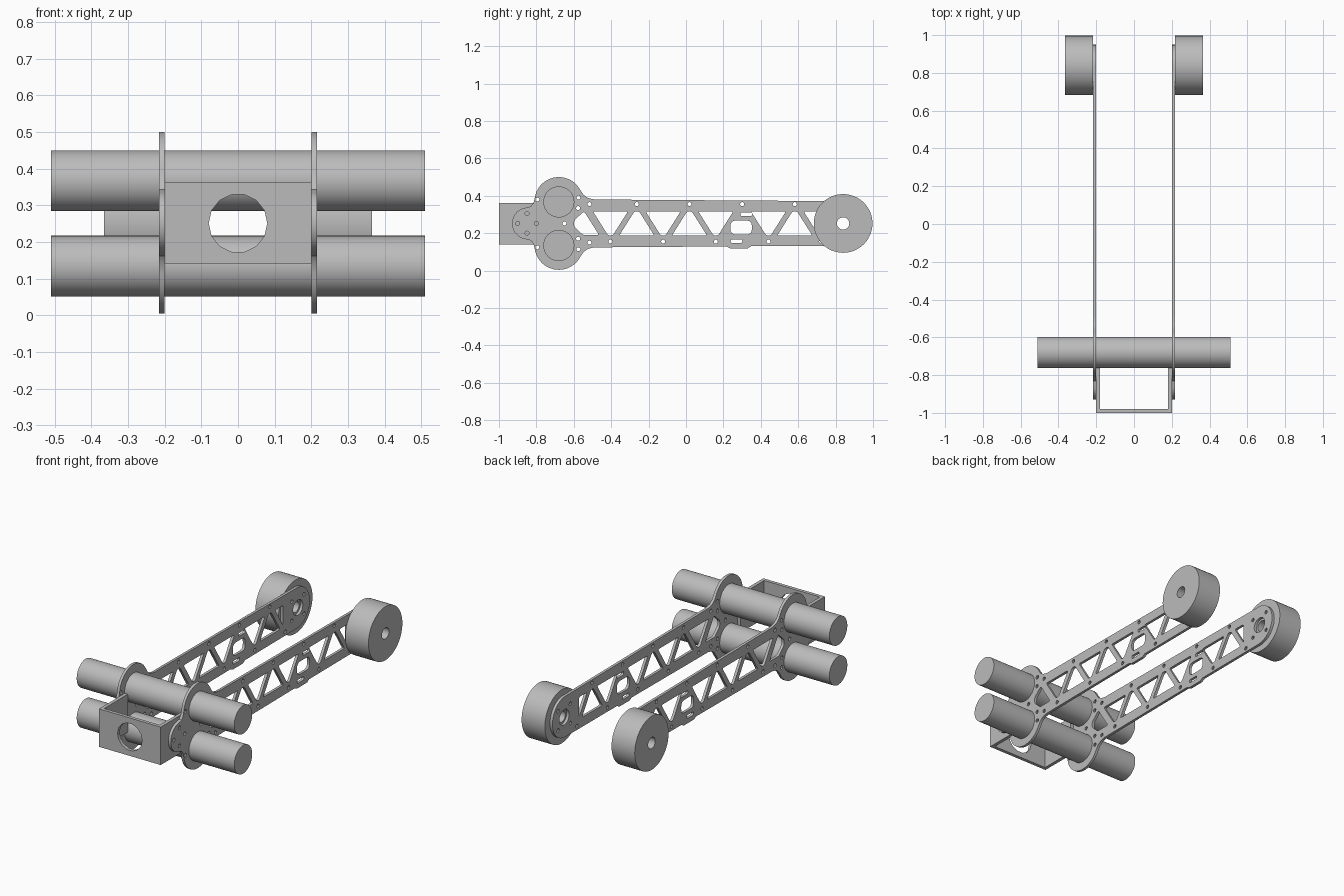
import bpy
import bmesh
from math import cos, sin, pi, radians
from mathutils import Matrix, Vector

cube = bpy.data.objects.get("Cube")
if cube:
    bpy.data.objects.remove(cube)

metal = bpy.data.materials.new("plain grey")
metal.use_nodes = True
grey = (0.5, 0.5, 0.5, 1)
metal.diffuse_color = grey
metal.node_tree.nodes["Principled BSDF"].inputs["Base Color"].default_value = grey

# Profile (u, v) and depth w mapped to the world axes
ALONG_X = Matrix(((0, 0, 1), (1, 0, 0), (0, 1, 0)))   # u = y, v = z, w = x
ALONG_Y = Matrix(((1, 0, 0), (0, 0, -1), (0, 1, 0)))  # u = x, v = z, w = -y


def arc(u, v, r, start=0, end=360, n=16):
    """Points on an arc; a full turn leaves out the repeated last point."""
    steps = n if abs(end - start) == 360 else n - 1
    angles = [radians(start + (end - start) * i / steps) for i in range(n)]
    return [(u + r * cos(a), v + r * sin(a)) for a in angles]


def rounded(points, r, n=4):
    """Replace each corner by a short curve."""
    pts = [Vector(p) for p in points]
    out = []
    for i, p in enumerate(pts):
        a = p + (pts[i - 1] - p).normalized() * r
        b = p + (pts[(i + 1) % len(pts)] - p).normalized() * r
        for k in range(n + 1):
            t = k / n
            out.append(tuple(a * (1 - t) ** 2 + p * 2 * t * (1 - t) + b * t ** 2))
    return out


def rect(u, v, w, h):
    return [(u - w / 2, v - h / 2), (u + w / 2, v - h / 2),
            (u + w / 2, v + h / 2), (u - w / 2, v + h / 2)]


def prism(name, loops, w0, w1, axes=ALONG_X):
    """Extrude an outline with holes from depth w0 to w1."""
    curve = bpy.data.curves.new(name, 'CURVE')
    curve.dimensions = '2D'
    curve.fill_mode = 'BOTH'
    curve.extrude = abs(w1 - w0) / 2
    for loop in loops:
        spline = curve.splines.new('POLY')
        spline.points.add(len(loop) - 1)
        for point, (u, v) in zip(spline.points, loop):
            point.co = (u, v, 0, 1)
        spline.use_cyclic_u = True
    temp = bpy.data.objects.new(name + " profile", curve)
    bpy.context.collection.objects.link(temp)
    bpy.context.view_layer.update()
    graph = bpy.context.evaluated_depsgraph_get()
    mesh = bpy.data.meshes.new_from_object(temp.evaluated_get(graph))
    bpy.data.objects.remove(temp)
    bm = bmesh.new()
    bm.from_mesh(mesh)
    bmesh.ops.remove_doubles(bm, verts=bm.verts, dist=1e-5)
    for vert in bm.verts:
        vert.co = axes @ (vert.co + Vector((0, 0, (w0 + w1) / 2)))
    bmesh.ops.recalc_face_normals(bm, faces=bm.faces)
    bm.to_mesh(mesh)
    bm.free()
    mesh.materials.clear()
    mesh.materials.append(metal)
    obj = bpy.data.objects.new(name, mesh)
    bpy.context.collection.objects.link(obj)
    bpy.ops.object.select_all(action='DESELECT')
    obj.select_set(True)
    bpy.context.view_layer.objects.active = obj
    bpy.ops.object.shade_smooth_by_angle(angle=radians(30))
    return obj


MID = 0.252          # height of the arm's centre line
TUBE_Y = -0.68
WHEEL_Y = 0.84
STEP = 0.1408        # spacing of the truss triangles

# Arm outline: upper half from nose to rounded end, then mirrored below
upper = arc(-0.845, MID, 0.085, 180, 100, 8)
upper += [(-0.83, 0.343), (-0.816, 0.36)]
upper += arc(TUBE_Y, 0.37, 0.13, 172, 28, 20)
upper += [(-0.548, 0.405), (-0.525, 0.388), (-0.49, 0.38)]
upper += arc(0.83, MID, 0.119, 90, 0, 12)
lower = [(y, 2 * MID - z) for y, z in upper[-2:0:-1]]
tab = [(0.35, 0.131), (0.33, 0.119), (0.235, 0.119), (0.215, 0.129)]
i = next(k for k, p in enumerate(lower) if p[0] < 0)
outline = upper + lower[:i] + tab + lower[i:]

holes = []
# Truss windows, alternately pointing down and up
for k in range(9):
    y = -0.404 + k * STEP
    if k == 5:
        continue
    s = -1 if k % 2 == 0 else 1
    half = 0.094
    tri = [(y - half, MID - s * 0.065), (y + half, MID - s * 0.065),
           (y + 0.012, MID + s * 0.065), (y - 0.012, MID + s * 0.065)]
    if k == 8:
        tri = [(y - half, 0.317), (y - 0.02, 0.317), (y - 0.02, 0.2)]
    holes.append(rounded(tri, 0.012))
holes.append(rounded([(-0.545, 0.317), (-0.465, 0.19), (-0.55, 0.19),
                      (-0.598, 0.235), (-0.598, 0.268)], 0.012))
# Slots in place of one window
holes.append(rounded(rect(0.295, 0.23, 0.115, 0.075), 0.03))
holes.append(rounded(rect(0.322, 0.301, 0.062, 0.02), 0.009))
holes.append(rounded(rect(0.27, 0.157, 0.062, 0.02), 0.009))
# Bolt holes along the rims, on the nose and at the lobes
bolts = [(-0.404 + k * STEP, 0.155 if k % 2 == 0 else 0.355) for k in range(9)]
bolts += [(-0.9, MID), (-0.85, 0.305), (-0.85, 0.2), (-0.8, MID), (-0.65, MID)]
for s in (1, -1):
    bolts += [(-0.795, MID + s * 0.128), (-0.575, MID + s * 0.138),
              (-0.577, MID + s * 0.082), (-0.516, MID + s * 0.103)]
for a in (45, 135, 225, 315):
    bolts.append((WHEEL_Y + 0.08 * cos(radians(a)), MID + 0.08 * sin(radians(a))))
holes += [arc(y, z, 0.011, n=10) for y, z in bolts]
# Axle opening
holes.append(arc(WHEEL_Y, MID, 0.045, n=24))

for side, s in (("left", 1), ("right", -1)):
    prism(side + "_arm_plate", [outline] + holes, s * 0.2, s * 0.216)
    prism(side + "_wheel", [arc(WHEEL_Y, MID, 0.157, n=48),
                            arc(WHEEL_Y, MID, 0.033, n=20)], s * 0.216, s * 0.366)
    # Side wall of the front bracket
    prism(side + "_bracket_wall", [rect(-0.87, 0.251, 0.22, 0.222)], s * 0.18, s * 0.2)

# Cross tubes
for name, z in (("upper_tube", 0.367), ("lower_tube", 0.134)):
    prism(name, [arc(TUBE_Y, z, 0.083, n=40)], -0.51, 0.51)

# Bracket face with its round opening
prism("bracket_front", [rect(0, 0.251, 0.4, 0.222), arc(0, 0.251, 0.08, n=14)],
      0.98, 1.0, ALONG_Y)
